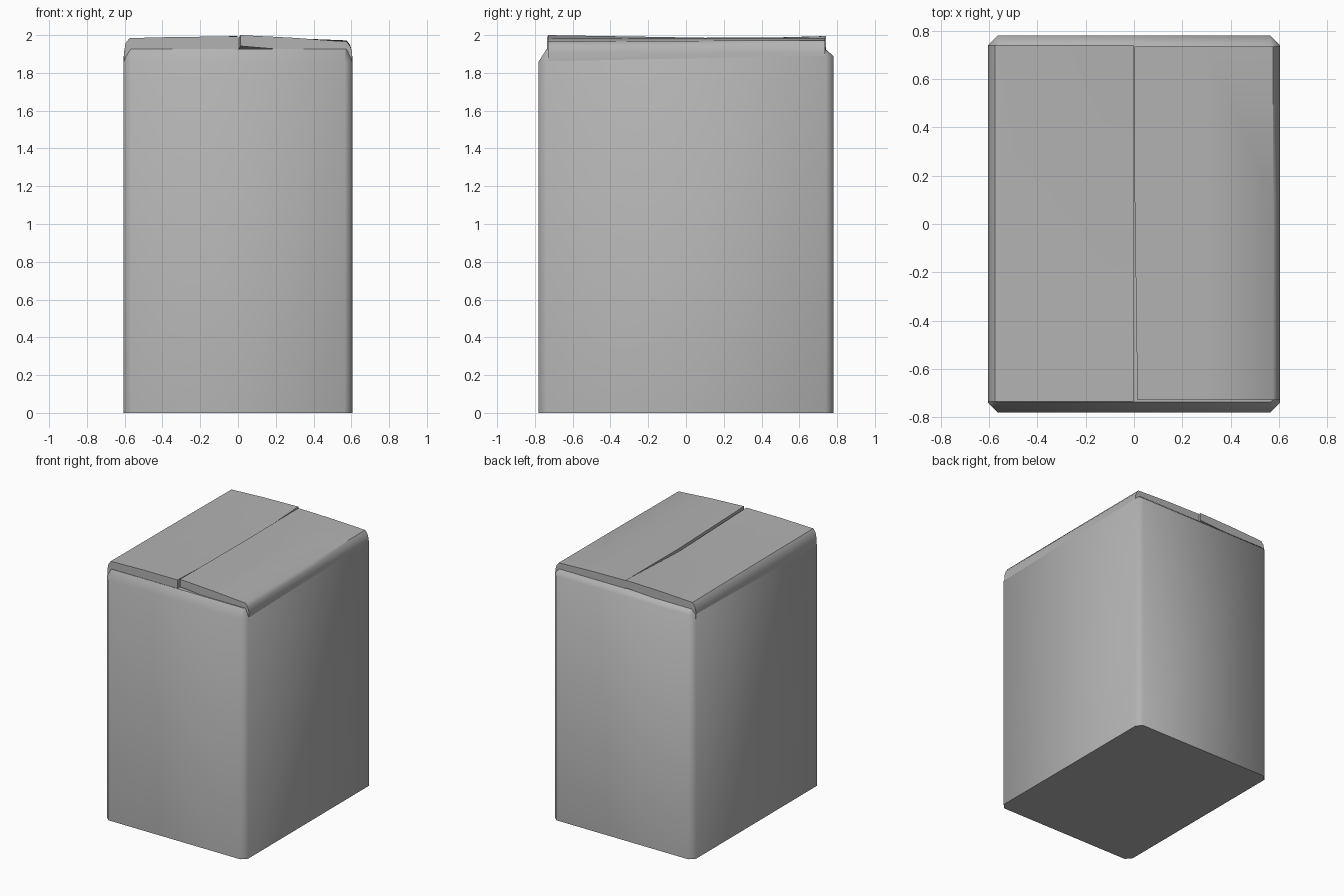
import bpy, bmesh, math

if "Cube" in bpy.data.objects:
    bpy.data.objects.remove(bpy.data.objects["Cube"])

# Mid-grey card
card = bpy.data.materials.new("grey_card")
card.diffuse_color = (0.45, 0.45, 0.45, 1)
card.use_nodes = True
card.node_tree.nodes["Principled BSDF"].inputs["Base Color"].default_value = card.diffuse_color


def make_object(name, rings, angle):
    """Bridge equal-length closed rings, cap both ends."""
    bm = bmesh.new()
    loops = [[bm.verts.new(p) for p in ring] for ring in rings]
    n = len(loops[0])
    for a, b in zip(loops, loops[1:]):
        for i in range(n):
            j = (i + 1) % n
            bm.faces.new((a[i], a[j], b[j], b[i]))
    bm.faces.new(loops[0][::-1])
    bm.faces.new(loops[-1])
    bmesh.ops.recalc_face_normals(bm, faces=bm.faces)
    mesh = bpy.data.meshes.new(name)
    bm.to_mesh(mesh)
    bm.free()
    mesh.materials.append(card)
    obj = bpy.data.objects.new(name, mesh)
    bpy.context.collection.objects.link(obj)
    bpy.ops.object.select_all(action='DESELECT')
    obj.select_set(True)
    bpy.context.view_layer.objects.active = obj
    bpy.ops.object.shade_smooth_by_angle(angle=math.radians(angle))
    return obj


def octagon(x, y, c, z_front, z_back):
    """Rectangle with clipped corners; separate heights front and back."""
    pts = [(x - c, -y), (x, -y + c), (x, y - c), (x - c, y),
           (-x + c, y), (-x, y - c), (-x, -y + c), (-x + c, -y)]
    return [(px, py, z_front if py < 0 else z_back) for px, py in pts]


# Carton walls, bottom and the short flaps folded in underneath
make_object("carton_body", [
    octagon(0.605, 0.78, 0.04, 0, 0),
    octagon(0.605, 0.78, 0.04, 1.86, 1.89),
    octagon(0.575, 0.738, 0.01, 1.926, 1.926),
], 50)


# Long top flaps: thick card bent over the side wall, slightly warped at the seam
def flap(name, side, stations):
    rings = []
    for y, x_in, z_fold, z_in, z_under in stations:
        profile = [(0.604, 1.855), (0.604, 1.91), (0.594, z_fold - 0.025),
                   (0.575, z_fold), (0.3, (z_fold + z_in) / 2 + 0.003),
                   (x_in, z_in), (x_in, z_under),
                   (0.25, 1.922), (0.567, 1.922), (0.567, 1.855)]
        rings.append([(side * x, y, z) for x, z in profile])
    make_object(name, rings, 50)


flap("right_flap", 1, [(-0.73, 0.014, 1.965, 2.0, 1.942),
                       (0.1, 0.003, 1.97, 1.986, 1.922),
                       (0.735, 0.003, 1.972, 1.988, 1.922)])
flap("left_flap", -1, [(-0.735, 0.003, 1.984, 1.992, 1.922),
                       (0.1, 0.003, 1.98, 1.968, 1.922),
                       (0.742, 0.003, 1.975, 1.995, 1.935)])
